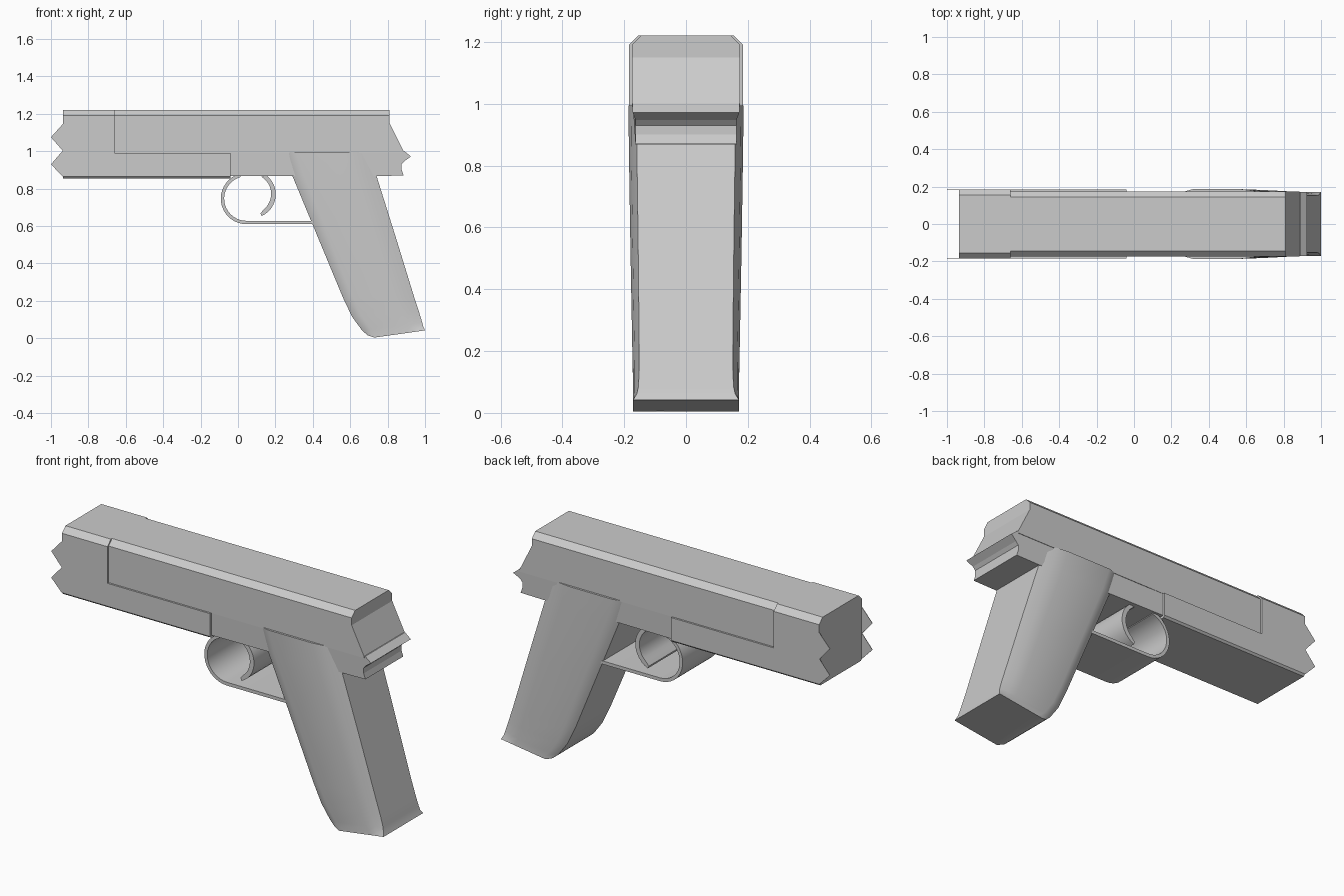
import bpy, bmesh, math

if "Cube" in bpy.data.objects:
    bpy.data.objects.remove(bpy.data.objects["Cube"])


def loft(name, rings, smooth=False):
    """Skin a stack of equal-length point rings and cap both ends."""
    bm = bmesh.new()
    vs = [[bm.verts.new(p) for p in r] for r in rings]
    n = len(vs[0])
    for a, b in zip(vs, vs[1:]):
        for i in range(n):
            j = (i + 1) % n
            bm.faces.new((a[i], a[j], b[j], b[i]))
    bm.faces.new(vs[0])
    bm.faces.new(vs[-1])
    bmesh.ops.recalc_face_normals(bm, faces=bm.faces)
    me = bpy.data.meshes.new(name)
    bm.to_mesh(me)
    bm.free()
    ob = bpy.data.objects.new(name, me)
    bpy.context.collection.objects.link(ob)
    if smooth:
        bpy.ops.object.select_all(action='DESELECT')
        ob.select_set(True)
        bpy.context.view_layer.objects.active = ob
        bpy.ops.object.shade_smooth_by_angle(angle=math.radians(30))
    return ob


def extrude(name, profile, y0, y1, smooth=False):
    """Extrude an (x, z) profile across y."""
    return loft(name, [[(x, y, z) for x, z in profile] for y in (y0, y1)], smooth)


def across(name, profile, layers):
    """Loft an (x, z) profile over y layers, clamping z to each layer's range."""
    return loft(name, [[(x, y, min(max(z, lo), hi)) for x, z in profile]
                       for y, lo, hi in layers])


def arc(cx, cz, r, a0, a1, n):
    return [(cx + r * math.cos(math.radians(a0 + (a1 - a0) * i / n)),
             cz + r * math.sin(math.radians(a0 + (a1 - a0) * i / n))) for i in range(n + 1)]


def mirrored(half):
    """Layers (half width, low z, high z) from outside in, mirrored in y."""
    return [(-w, lo, hi) for w, lo, hi in half] + [(w, lo, hi) for w, lo, hi in reversed(half)]


# upper slide with chamfered top edges and a slanted rear
across("slide", [(-0.66, 0.99), (-0.66, 1.22), (0.81, 1.22), (0.81, 1.15), (0.885, 1.0), (0.885, 0.99)],
       mirrored([(0.175, 0.99, 1.19), (0.145, 0.99, 1.22)]))

# wider front block with its lower rail
across("front_block", [(-0.935, 0.855), (-0.935, 1.22), (-0.66, 1.22), (-0.66, 0.99),
                       (-0.04, 0.99), (-0.04, 0.855)],
       mirrored([(0.185, 0.865, 1.19), (0.175, 0.855, 1.2), (0.155, 0.855, 1.22)]))

# zigzag teeth on the thin side plates
teeth = [(-0.93, 1.148), (-0.937, 1.145), (-1.0, 1.075), (-0.937, 1.003),
         (-1.0, 0.93), (-0.937, 0.865), (-0.93, 0.865)]
for side, y in (("left", -0.185), ("right", 0.182)):
    extrude("front_teeth_" + side, teeth, y, y + 0.003)

# lower frame and stepped tail
frame = [(-0.05, 0.868), (-0.05, 1.0), (0.89, 1.0), (0.925, 0.972), (0.89, 0.947),
         (0.875, 0.93), (0.875, 0.9), (0.885, 0.87), (0.76, 0.868)]
frame_ob = extrude("frame", frame, -0.174, 0.174)
for v in frame_ob.data.vertices:
    if v.co.x > 0.7:
        v.co.y *= 0.99 if v.co.z > 0.95 else 0.94

# grip: front (x, z), back (x, z), half width, corner inset
sections = [((0.25, 0.995), (0.70, 0.995), 0.186, 0.86),
            ((0.29, 0.87), (0.74, 0.87), 0.185, 0.86),
            ((0.425, 0.545), (0.842, 0.545), 0.18, 0.86),
            ((0.56, 0.22), (0.942, 0.22), 0.174, 0.87),
            ((0.61, 0.115), (0.968, 0.14), 0.172, 0.88),
            ((0.665, 0.04), (0.985, 0.085), 0.171, 0.9),
            ((0.695, 0.015), (0.991, 0.062), 0.171, 0.93),
            ((0.73, 0.004), (1.0, 0.042), 0.171, 1.0)]
rings = []
for (fx, fz), (bx, bz), w, k in sections:
    side = [(0, k), (0.05, k + (1 - k) * 0.55), (0.14, 1), (0.72, 1),
            (0.86, k + (1 - k) * 0.7), (1, k)]
    pts = [(fx + (bx - fx) * s, w * f, fz + (bz - fz) * s) for s, f in side]
    rings.append(pts + [(x, -y, z) for x, y, z in reversed(pts)])
loft("grip", rings, True)

# trigger guard
outer = arc(0.045, 0.747, 0.137, 105, 270, 18) + [(0.42, 0.61)]
inner = arc(0.045, 0.747, 0.119, 105, 270, 18) + [(0.42, 0.628)]
extrude("trigger_guard", outer + inner[::-1], -0.16, 0.16, True)

# crescent trigger
crescent = arc(0.075, 0.77, 0.127, 52, -66, 12) + [(0.12, 0.668)] + arc(0.07, 0.772, 0.107, -50, 60, 11)
extrude("trigger", crescent, -0.15, 0.15, True)
